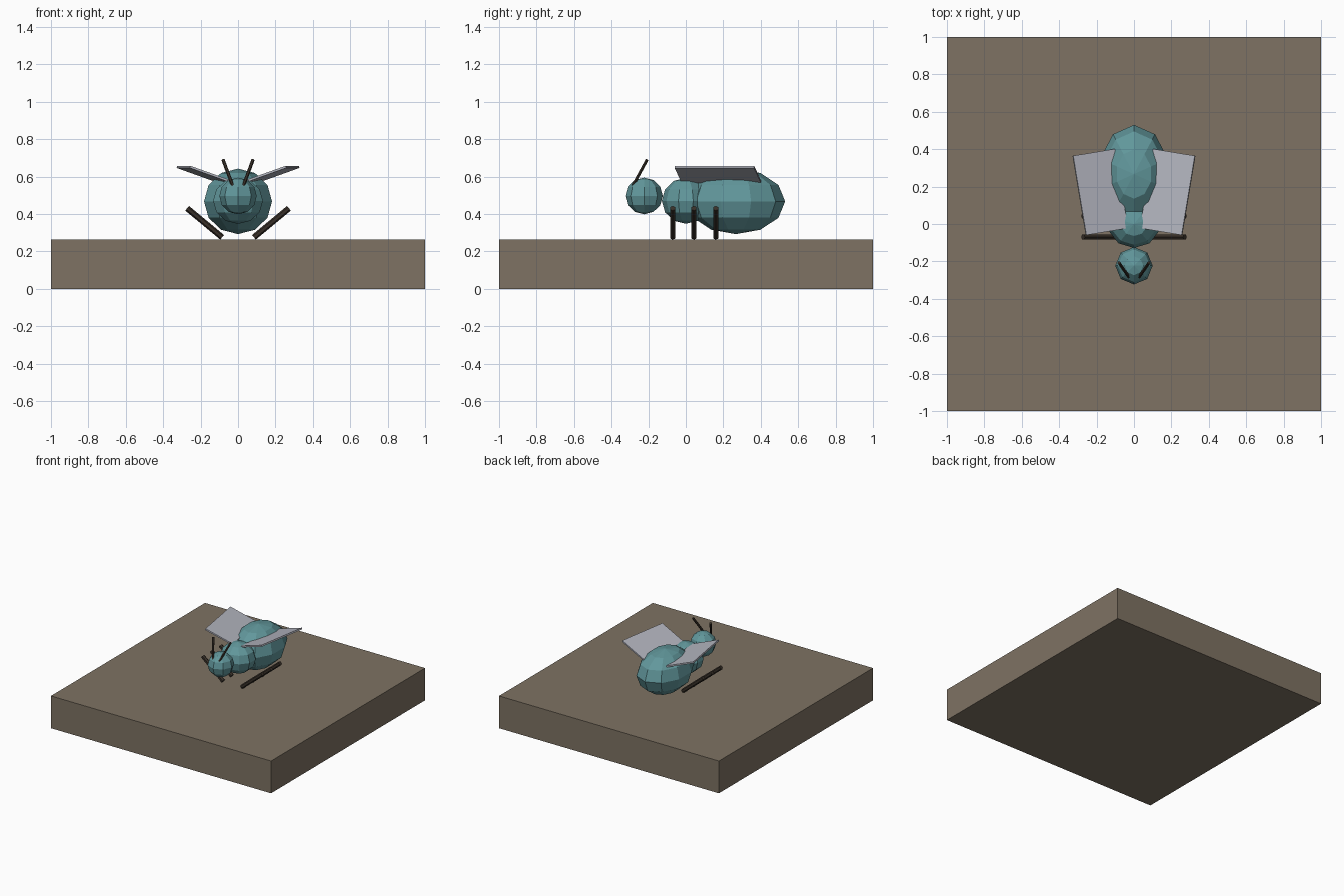
import bpy
from math import radians
from mathutils import Vector

if "Cube" in bpy.data.objects:
    bpy.data.objects.remove(bpy.data.objects["Cube"])


def material(name, rgb):
    m = bpy.data.materials.new(name)
    m.diffuse_color = (*rgb, 1)
    m.use_nodes = True
    m.node_tree.nodes["Principled BSDF"].inputs["Base Color"].default_value = m.diffuse_color
    return m


TEAL = material("teal_shell", (0.12, 0.31, 0.33))
EARTH = material("earth", (0.21, 0.17, 0.125))
DARK = material("dark_limb", (0.04, 0.03, 0.022))
WING = material("wing_grey", (0.45, 0.46, 0.52))


def finish(name, mat):
    ob = bpy.context.object
    ob.name = name
    ob.data.materials.append(mat)
    return ob


def box(name, loc, size, mat, rot=(0, 0, 0)):
    bpy.ops.mesh.primitive_cube_add(size=1, location=loc, rotation=rot)
    bpy.context.object.scale = size
    return finish(name, mat)


def ball(name, loc, radii, segments):
    bpy.ops.mesh.primitive_uv_sphere_add(segments=segments, ring_count=6, radius=1, location=loc)
    bpy.context.object.scale = radii
    return finish(name, TEAL)


def rod(name, a, b, r, sides=6):
    a, b = Vector(a), Vector(b)
    d = b - a
    bpy.ops.mesh.primitive_cylinder_add(vertices=sides, radius=r, depth=d.length,
                                        location=(a + b) / 2,
                                        rotation=d.to_track_quat('Z', 'Y').to_euler())
    return finish(name, DARK)


# Ground slab
box("base_slab", (0, 0, 0.1325), (2, 2, 0.265), EARTH)

# Body
ball("head", (0, -0.223, 0.497), (0.1, 0.1, 0.098), 8)
ball("thorax", (0, 0, 0.471), (0.14, 0.128, 0.123), 10)
ball("abdomen", (0, 0.267, 0.468), (0.191, 0.263, 0.175), 10)

# Paired wings, antennae and legs
for side, s in (("left", -1), ("right", 1)):
    box(f"{side}_wing", (s * 0.18, 0.171, 0.6125), (0.24, 0.43, 0.012), WING,
        (0, radians(-19.5 * s), radians(-9.4 * s)))
    rod(f"{side}_antenna", (s * 0.027, -0.285, 0.547), (s * 0.08, -0.207, 0.69), 0.009)
    for i, y in enumerate((-0.07, 0.043, 0.16)):
        rod(f"{side}_leg_{i + 1}", (s * 0.272, y, 0.431), (s * 0.085, y, 0.276), 0.016)
